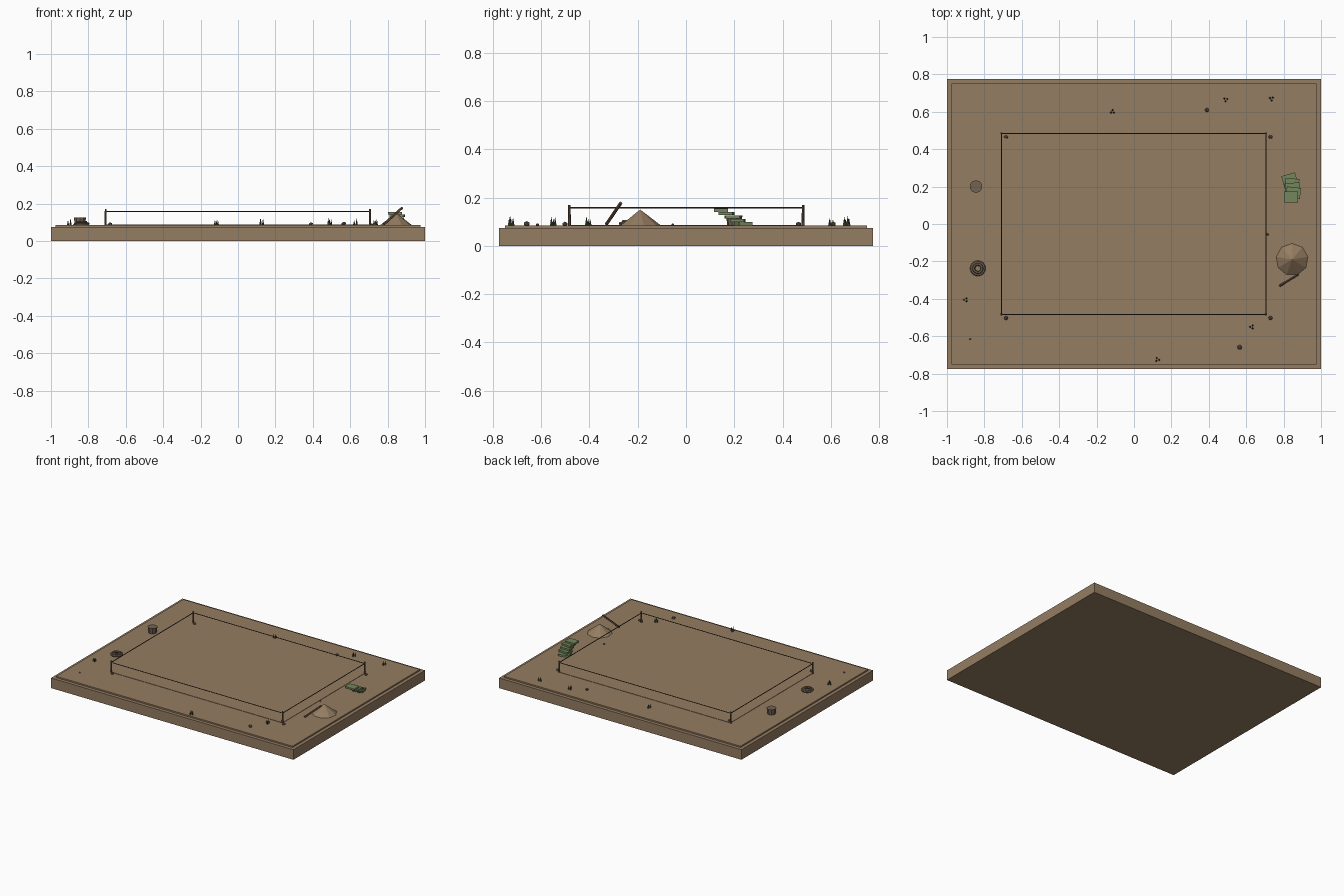
import bpy, math, random
from mathutils import Vector

cube = bpy.data.objects.get("Cube")
if cube:
    bpy.data.objects.remove(cube, do_unlink=True)
random.seed(4)


def material(name, r, g, b):
    m = bpy.data.materials.new(name)
    m.use_nodes = True
    m.diffuse_color = (r, g, b, 1)
    m.node_tree.nodes["Principled BSDF"].inputs["Base Color"].default_value = (r, g, b, 1)
    return m


earth = material("earth brown", 0.30, 0.205, 0.122)
wood = material("wood brown", 0.17, 0.10, 0.06)
rope = material("dark rope", 0.07, 0.045, 0.03)
stone = material("stone brown", 0.17, 0.125, 0.085)
green = material("faded green", 0.175, 0.24, 0.11)
grass = material("grass green", 0.06, 0.10, 0.04)

GROUND = 0.085


def finish(name, mat):
    ob = bpy.context.object
    ob.name = name
    ob.data.materials.append(mat)
    return ob


def box(name, loc, size, mat, turn=0):
    bpy.ops.mesh.primitive_cube_add(size=1, location=loc, rotation=(0, 0, turn))
    ob = finish(name, mat)
    ob.scale = size
    return ob


def cone(name, x, y, z, r1, r2, height, mat, sides=8):
    bpy.ops.mesh.primitive_cone_add(vertices=sides, radius1=r1, radius2=r2, depth=height,
                                    location=(x, y, z + height / 2))
    return finish(name, mat)


def rod(name, a, b, radius, mat, sides=6):
    a, b = Vector(a), Vector(b)
    d = b - a
    bpy.ops.mesh.primitive_cylinder_add(vertices=sides, radius=radius, depth=d.length,
                                        location=(a + b) / 2,
                                        rotation=d.to_track_quat('Z', 'Y').to_euler())
    return finish(name, mat)


# Ground slab with a slightly raised top and a marked plot
box("ground_slab", (0, 0, 0.0375), (2, 1.55, 0.075), earth)
box("ground_top", (0, 0, 0.08), (1.95, 1.5, 0.01), earth)
box("plot_floor", (0, 0, GROUND + 0.001), (1.415, 0.97, 0.003), earth)

# Corner posts and the rope strung between them
corners = [(-0.708, -0.483), (0.706, -0.483), (0.706, 0.485), (-0.708, 0.485)]
for i, (x, y) in enumerate(corners):
    cone("corner_post", x, y, GROUND, 0.006, 0.005, 0.085, wood, 6)
    nx, ny = corners[(i + 1) % 4]
    rod("boundary_rope", (x, y, 0.158), (nx, ny, 0.158), 0.003, rope)

# Earth mound with a leaning shovel handle
cone("earth_mound", 0.845, -0.19, GROUND, 0.086, 0, 0.066, earth, 9)
rod("leaning_pole", (0.78, -0.33, 0.09), (0.878, -0.27, 0.178), 0.007, wood)

# Leaning stack of green slabs
for i, (dx, turn) in enumerate([(-0.008, 0.28), (0.004, -0.1), (0.008, 0.06),
                                (0.012, -0.12), (0, 0)]):
    box("stacked_slab", (0.84 + dx, 0.238 - 0.0235 * i, GROUND + 0.007 + 0.014 * i),
        (0.076, 0.058, 0.013), green, turn)

# Bucket
cone("bucket", -0.845, 0.2, GROUND, 0.029, 0.034, 0.042, stone, 10)

# Coil of rope
for z, radius in [(0.008, 0.034), (0.016, 0.022)]:
    bpy.ops.mesh.primitive_torus_add(major_radius=radius, minor_radius=0.008,
                                     major_segments=16, minor_segments=6,
                                     location=(-0.835, -0.237, GROUND + z))
    finish("rope_coil", stone)

# Stones, including one beside each corner post
stones = [(0.39, 0.61, 0.012), (0.565, -0.66, 0.014), (-0.875, -0.615, 0.007),
          (0.715, -0.055, 0.007)]
stones += [(x + 0.024, y - 0.019, 0.012) for x, y in corners]
for x, y, r in stones:
    bpy.ops.mesh.primitive_ico_sphere_add(subdivisions=1, radius=r, location=(x, y, GROUND + r * 0.5))
    finish("stone", stone).scale = (1, 1, 0.8)

# Grass tufts of three blades
for x, y in [(-0.115, 0.6), (0.49, 0.665), (0.735, 0.67), (-0.9, -0.405),
             (0.63, -0.55), (0.125, -0.725)]:
    start = random.uniform(0, math.tau)
    for k in range(3):
        a = start + k * math.tau / 3
        cone("grass_blade", x + 0.009 * math.cos(a), y + 0.009 * math.sin(a), GROUND,
             0.006, 0, random.uniform(0.025, 0.04), grass, 4)
